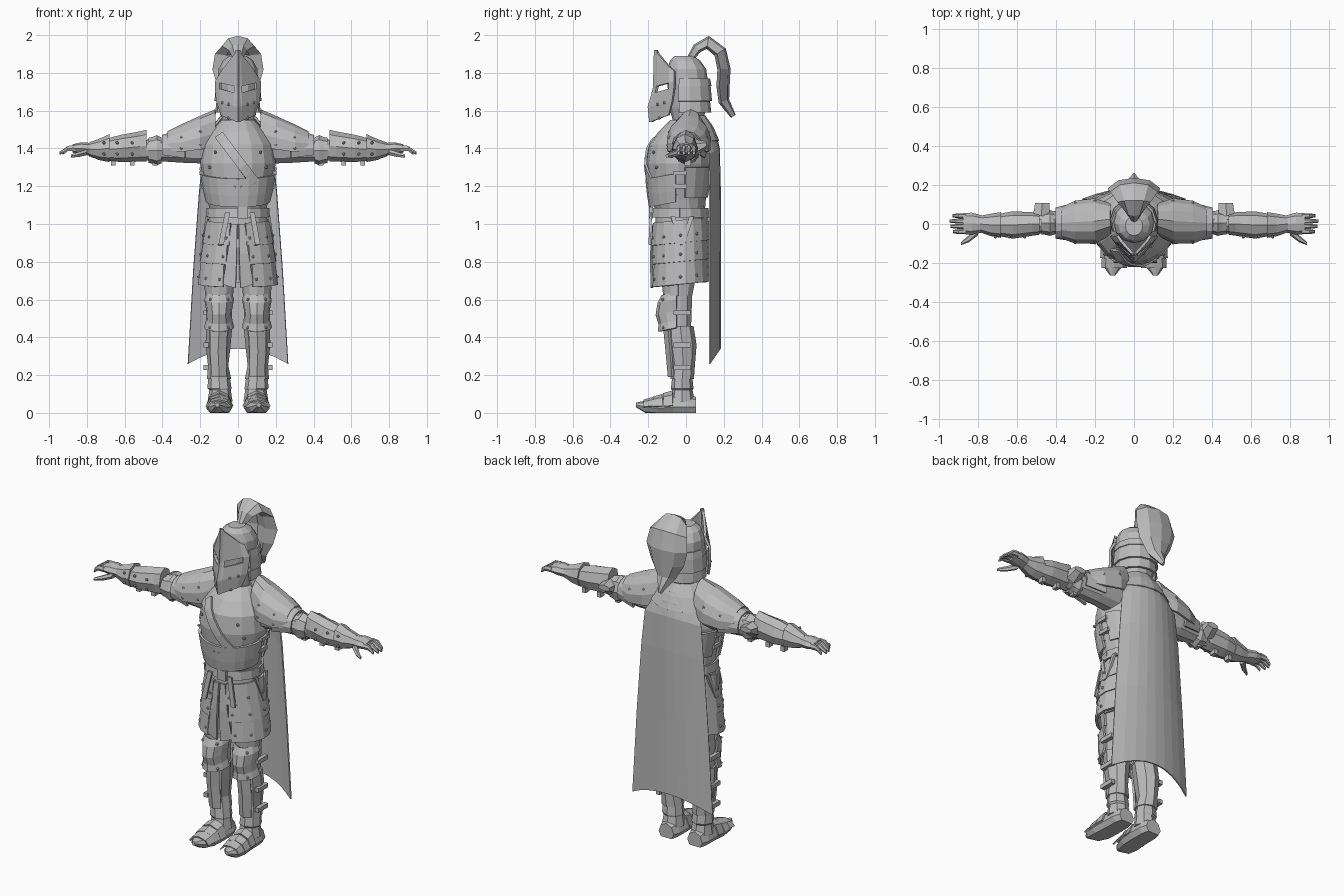
import bpy, bmesh, math
from mathutils import Matrix, Vector

cube = bpy.data.objects.get("Cube")
if cube:
    bpy.data.objects.remove(cube, do_unlink=True)

steel = bpy.data.materials.new("steel_grey")
steel.use_nodes = True
GREY = (0.5, 0.5, 0.5, 1)
steel.diffuse_color = GREY
steel.node_tree.nodes["Principled BSDF"].inputs["Base Color"].default_value = GREY


def finish(name, bm, thick=0, mirror=False):
    """Turn a bmesh into an object, with optional plate thickness and mirroring."""
    bmesh.ops.recalc_face_normals(bm, faces=bm.faces[:])
    mesh = bpy.data.meshes.new(name)
    bm.to_mesh(mesh)
    bm.free()
    mesh.materials.append(steel)
    obj = bpy.data.objects.new(name, mesh)
    bpy.context.collection.objects.link(obj)
    if thick:
        solid = obj.modifiers.new("thickness", 'SOLIDIFY')
        solid.thickness, solid.offset = thick, 0
    if mirror:
        obj.modifiers.new("mirror", 'MIRROR').use_clip = False
    return obj


def surface(name, rows, closed=False, thick=0, mirror=False, holes=()):
    """Quads between rows of points; closed rows get end caps."""
    bm = bmesh.new()
    grid = [[bm.verts.new(p) for p in row] for row in rows]
    count = len(grid[0])
    for i in range(len(grid) - 1):
        for j in range(count if closed else count - 1):
            if (i, j) not in holes:
                k = (j + 1) % count
                bm.faces.new((grid[i][j], grid[i][k], grid[i + 1][k], grid[i + 1][j]))
    if closed:
        bm.faces.new(grid[0])
        bm.faces.new(grid[-1])
    return finish(name, bm, thick, mirror)


def ring_point(row, degrees, axis, dip=0):
    t, c1, c2, r1, r2 = row
    a = math.radians(degrees)
    u, v = c1 + r1 * math.cos(a), c2 + r2 * math.sin(a)
    t += dip * math.sin(a)
    x, y, z = {'z': (u, v, t), 'x': (t, u, v), 'y': (v, t, u)}[axis]
    return Vector((x, y, max(z, 0)))


def body(name, rows, axis='z', sides=12, mirror=False):
    """Solid loft; each row is position, two centres, two radii."""
    step = 360 / sides
    return surface(name, [[ring_point(r, j * step, axis) for j in range(sides)]
                          for r in rows], True, 0, mirror)


def plate(name, rows, arc, axis='z', steps=8, mirror=False, dip=0, thick=.012):
    """Curved armour plate covering part of a loft."""
    lo, hi = arc
    return surface(name, [[ring_point(r, lo + (hi - lo) * j / steps, axis, dip)
                           for j in range(steps + 1)] for r in rows], False, thick, mirror)


def boxes(name, centres, size, turn=0, mirror=False):
    bm = bmesh.new()
    for c in centres:
        bmesh.ops.create_cube(bm, size=1, matrix=Matrix.Translation(c)
                              @ Matrix.Rotation(math.radians(turn), 4, 'Z')
                              @ Matrix.Diagonal((*size, 1)))
    return finish(name, bm, 0, mirror)


def rivets(name, points, mirror=True):
    bm = bmesh.new()
    for p in points:
        bmesh.ops.create_icosphere(bm, subdivisions=1, radius=.009, matrix=Matrix.Translation(p))
    return finish(name, bm, 0, mirror)


# Helmet skull, neck and neck guard
body("helmet_skull", [(1.55, 0, .01, .09, .08), (1.62, 0, .01, .1, .1), (1.74, 0, .01, .107, .108),
                      (1.82, 0, .005, .103, .102), (1.865, 0, -.005, .08, .08),
                      (1.89, 0, -.01, .045, .05)])
body("neck", [(1.44, 0, .01, .085, .085), (1.58, 0, .01, .075, .075)])
for i, (top, low, wide) in enumerate([(1.77, 1.73, .113), (1.735, 1.65, .116), (1.66, 1.59, .112)]):
    plate(f"neck_guard_{i}", [(top, 0, .01, wide - .005, wide - .002),
                              (low, 0, .012, wide + .003, wide + .004)], (-25, 205))

# Pointed visor with open eye slits
visor_rows = []
for centre, side in [((0, -.155, 1.92), (.083, -.06, 1.81)), ((0, -.16, 1.725), (.117, -.06, 1.752)),
                     ((0, -.168, 1.69), (.117, -.06, 1.722)), ((0, -.188, 1.62), (.11, -.07, 1.65)),
                     ((0, -.18, 1.54), (.085, -.09, 1.575))]:
    a, b = Vector(centre), Vector(side)
    visor_rows.append([a.lerp(b, f) + Vector((0, -.045 * f * (1 - f), 0)) for f in (0, .15, .8, 1)])
surface("visor", visor_rows, thick=.014, mirror=True, holes=[(1, 1)])
surface("visor_ridge", [[row[0] + Vector((dx, dy, 0)) for dx, dy in
                         ((-.012, .004), (0, -.012), (.012, .004))] for row in visor_rows], thick=.006)
rivets("visor_rivets", [visor_rows[i][0].lerp(visor_rows[i][3], f) + Vector((0, -.015, 0))
                        for i, f in ((3, .45), (3, .75), (4, .6))])

# Plume sweeping up and over the back of the helmet
path = [(.02, 1.87, .02), (.06, 1.93, .05), (.115, 1.96, .085), (.18, 1.91, .122),
        (.2, 1.82, .135), (.195, 1.73, .11), (.2, 1.65, .06), (.25, 1.57, .008)]
plume = []
for i, (y, z, w) in enumerate(path):
    before, after = path[max(i - 1, 0)], path[min(i + 1, len(path) - 1)]
    n = Vector((0, before[1] - after[1], after[0] - before[0])).normalized()
    size = .35 + .65 * min(w / .08, 1)
    half = [(0, .036), (.6, .024), (1, -.018), (.5, -.034), (0, -.012)]
    loop = half + [(-s, d) for s, d in half[3:0:-1]]
    plume.append([Vector((s * w, y, z)) + n * d * size for s, d in loop])
surface("plume", plume, closed=True)

# Torso armour
torso = [(1.07, 0, -.03, .15, .13), (1.13, 0, -.04, .16, .145), (1.22, 0, -.04, .182, .16),
         (1.32, 0, -.04, .2, .17), (1.42, 0, -.035, .185, .16), (1.49, 0, -.015, .14, .13),
         (1.55, 0, 0, .09, .085)]
body("breastplate", torso, sides=16)


def torso_front(x, z):
    """Point on the front of the breastplate."""
    for low, high in zip(torso, torso[1:]):
        if z <= high[0]:
            f = (z - low[0]) / (high[0] - low[0])
            cy, rx, ry = (low[k] + (high[k] - low[k]) * f for k in (2, 3, 4))
            return Vector((x, cy - ry * math.sqrt(max(1 - (x / rx) ** 2, 0)) - .008, z))


plate("waist_plate", [(1.27, 0, -.04, .195, .17), (1.18, 0, -.04, .18, .16),
                      (1.12, 0, -.04, .165, .15)], (185, 355), steps=10, dip=.03)
plate("back_plate", [(1.3, 0, -.035, .203, .17), (1.14, 0, -.03, .167, .14)], (10, 170))
plate("neck_collar", [(1.56, 0, -.01, .085, .085), (1.5, 0, -.015, .115, .145)], (190, 350), dip=.06)
rivets("torso_rivets", [torso_front(x, z) for x, z in ((.015, 1.2), (.015, 1.15), (.12, 1.38), (.15, 1.3))])
boxes("side_buckles", [(.19, -.03, 1.27), (.178, -.03, 1.2)], (.03, .07, .022), mirror=True)

# Shoulder sash crossing the chest
sash = []
for i in range(9):
    x, z = -.1 + .25 * i / 8, 1.47 - .33 * i / 8
    sash.append([torso_front(x + .02 * s, z + .015 * s) for s in (-1, 0, 1)])
surface("chest_sash", sash, thick=.012)

# Belt, buckle and hanging strap ends
plate("belt", [(1.085, 0, -.032, .16, .145), (1.035, 0, -.032, .163, .15)], (0, 360), steps=16)
boxes("belt_buckle", [(.025, -.185, 1.06)], (.055, .02, .06))
for name, x, slide in (("belt_tail", -.055, -.035), ("belt_loop", .075, .03)):
    surface(name, [[(x + slide * f + s, -.185 - .008 * f, 1.06 - .17 * f) for s in (-.014, .014)]
                   for f in (0, .5, 1)], thick=.012)
for side, lean in (("front", -.05), ("rear", .05)):
    surface(f"hip_strap_{side}", [[(.165 + .022 * f, -.02 + lean * (1 - f) + s, 1.04 - .15 * f)
                                  for s in (-.012, .012)] for f in (0, 1)], thick=.012, mirror=True)

# Skirt cloth and overlapping hip plates
body("skirt_cloth", [(1.07, 0, -.03, .15, .13), (.9, 0, -.03, .17, .136), (.69, 0, -.03, .18, .138)], sides=16)
surface("front_flap", [[(.004, -.172, 1), (.035, -.17, 1)], [(.006, -.185, .84), (.055, -.175, .84)],
                       [(.012, -.182, .66), (.08, -.165, .68)]], thick=.012, mirror=True)
tiers = [(1.02, .9, .165, .185), (.92, .8, .178, .198), (.82, .68, .19, .208)]
for i, (top, low, r_top, r_low) in enumerate(tiers):
    rows = [(top, 0, -.03, r_top, .142), (low, 0, -.03, r_low, .152)]
    start = 284 + 4 * i
    plate(f"hip_plate_{i}", rows, (start, 448), dip=.015, mirror=True, thick=.014)
    rivets(f"hip_rivets_{i}", [ring_point(rows[1], a, 'z', .015) + Vector((0, 0, .04))
                               for a in (start + 6, 325, 360, 395)])

# Cape and shoulder mantle
cape = []
for z, w, y in ((1.53, .1, .13), (1.48, .15, .155), (1.4, .185, .175), (1.2, .205, .18),
                (.8, .235, .18), (.34, .265, .18)):
    fall = .08 if z < .5 else .03
    cape.append([(u * w, y - .055 * u * u, z - fall * u * u) for u in [k / 4 - 1 for k in range(9)]])
surface("cape", cape, thick=.008)
plate("cape_mantle", [(1.57, 0, .01, .088, .088), (1.51, 0, .02, .14, .12),
                      (1.44, 0, .03, .185, .14)], (-15, 195))

# Shoulder and upper arm
pauldron = [(.12, .025, 1.45, .075, .15), (.2, .015, 1.43, .112, .135),
            (.3, .01, 1.41, .105, .11), (.37, .005, 1.41, .075, .075)]
plate("shoulder_plate", pauldron, (-15, 195), 'x', mirror=True, thick=.014)
plate("shoulder_lame", [(.28, .01, 1.4, .098, .1), (.4, .005, 1.4, .074, .066)], (-30, 210), 'x', mirror=True)
rivets("shoulder_rivets", [ring_point(pauldron[i], a, 'x') for i in (1, 2) for a in (25, 155, 185)])
body("upper_arm", [(.14, 0, 1.4, .075, .085), (.28, .01, 1.395, .068, .075),
                   (.5, .005, 1.39, .052, .055)], 'x', 10, True)

# Elbow, forearm and cuff
body("elbow_guard", [(.405, .005, 1.39, .058, .068), (.43, .005, 1.39, .066, .08),
                     (.455, .005, 1.39, .06, .07), (.475, .005, 1.39, .058, .066)], 'x', 8, True)
body("elbow_fin", [(.04, 1.4, .475, .05, .05), (.108, 1.42, .47, .018, .042)], 'y', 6, True)
body("forearm_plate", [(.485, 0, 1.415, .055, .084), (.52, 0, 1.41, .06, .08), (.62, -.005, 1.4, .07, .072),
                       (.74, -.005, 1.39, .048, .05)], 'x', 8, True)
body("gauntlet_cuff", [(.68, -.005, 1.402, .066, .074), (.73, -.005, 1.395, .058, .058),
                       (.79, 0, 1.395, .042, .036)], 'x', 8, True)
boxes("arm_buckles", [(x, .01, 1.325) for x in (.44, .56, .66)], (.025, .035, .03), mirror=True)
rivets("arm_rivets", [(x, -.066, z) for x in (.56, .64, .71) for z in (1.37, 1.43)])

# Gloved hand
body("palm", [(.77, 0, 1.395, .042, .034), (.83, .002, 1.4, .056, .032), (.875, .002, 1.4, .054, .022)], 'x', 8, True)
for i in range(4):
    y = .042 - .027 * i
    tip = .95 - .015 * abs(i - 1.4)
    body(f"finger_{i}", [(.86, y, 1.402, .013, .018), (.9, y, 1.4, .013, .016),
                         (tip, y, 1.375, .008, .009)], 'x', 6, True)
body("thumb", [(.8, -.035, 1.38, .024, .018), (.845, -.075, 1.368, .018, .016),
               (.885, -.1, 1.36, .008, .009)], 'x', 6, True)

# Thigh, knee and shin armour
body("thigh", [(.78, .1, -.03, .08, .1), (.62, .1, -.03, .064, .066), (.46, .1, -.03, .058, .06)], sides=10, mirror=True)
knee = [(.64, .1, -.05, .06, .075), (.6, .1, -.05, .073, .095), (.54, .1, -.05, .062, .105),
        (.49, .1, -.05, .064, .09), (.45, .1, -.05, .075, .092)]
plate("knee_guard", knee, (180, 360), steps=6, mirror=True, dip=.02)
plate("thigh_plate", [(.72, .1, -.04, .075, .085), (.62, .1, -.04, .068, .075)], (180, 360), steps=6, mirror=True)
body("shin_guard", [(.46, .1, -.03, .07, .07), (.36, .105, -.02, .066, .076),
                    (.25, .105, -.015, .054, .062), (.18, .1, -.02, .064, .062)], sides=8, mirror=True)
plate("shin_front_plate", [(.45, .1, -.03, .06, .085), (.33, .105, -.025, .058, .078),
                           (.19, .1, -.02, .052, .07)], (225, 315), steps=2, mirror=True)
boxes("leg_buckles", [(.17, -.02, z) for z in (.53, .36, .24)], (.025, .09, .025), mirror=True)
rivets("leg_rivets", [ring_point(knee[i], a, 'z') for i in (1, 4) for a in (230, 310)])
body("ankle_guard", [(.18, .1, -.02, .058, .054), (.13, .098, -.02, .064, .06),
                     (.12, .095, -.02, .057, .055), (.06, .095, -.02, .066, .066)], sides=8, mirror=True)

# Pointed boot with overlapping foot plates
body("boot", [(.052, .03, .095, .055, .05), (.01, .03, .095, .07, .064), (-.07, .03, .095, .075, .066),
              (-.15, .025, .1, .052, .068), (-.215, .03, .108, .035, .05),
              (-.265, .042, .11, .012, .012)], 'y', 8, True)
for i, (y, tall, wide) in enumerate([(-.07, .085, .068), (-.125, .066, .07), (-.175, .05, .064)]):
    plate(f"foot_plate_{i}", [(y, .03, .098, tall, wide), (y - .05, .028, .102, tall - .012, wide - .002)],
          (-85, 85), 'y', 4, True, thick=.008)
